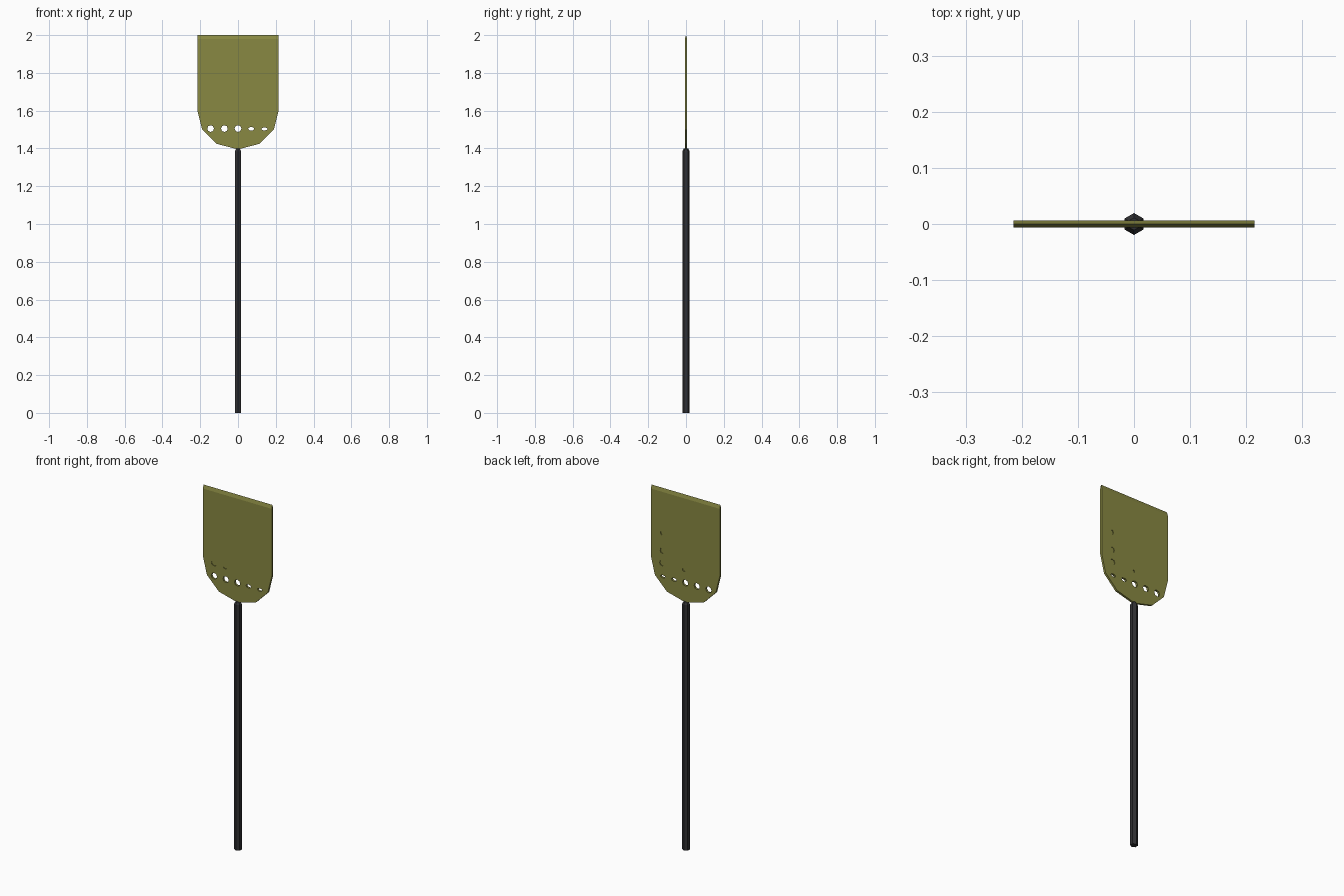
import bpy, bmesh, math
from mathutils import Matrix

if "Cube" in bpy.data.objects:
    bpy.data.objects.remove(bpy.data.objects["Cube"])


def material(name, rgb):
    m = bpy.data.materials.new(name)
    m.diffuse_color = (*rgb, 1)
    m.use_nodes = True
    m.node_tree.nodes["Principled BSDF"].inputs["Base Color"].default_value = m.diffuse_color
    return m


def make_object(name, bm, mat=None):
    bmesh.ops.recalc_face_normals(bm, faces=bm.faces)
    me = bpy.data.meshes.new(name)
    bm.to_mesh(me)
    bm.free()
    ob = bpy.data.objects.new(name, me)
    bpy.context.collection.objects.link(ob)
    if mat:
        me.materials.append(mat)
    return ob


olive = material("olive", (0.25, 0.25, 0.055))
black = material("black", (0.03, 0.03, 0.033))

# Handle: six-sided shaft with a slightly narrowed top end
bm = bmesh.new()
rings = []
for z, r in ((0, 0.0195), (1.385, 0.0195), (1.4, 0.011)):
    rings.append([bm.verts.new((r * math.cos(math.radians(30 + 60 * i)),
                                r * math.sin(math.radians(30 + 60 * i)), z))
                  for i in range(6)])
for a, b in zip(rings, rings[1:]):
    for i in range(6):
        bm.faces.new((a[i], a[(i + 1) % 6], b[(i + 1) % 6], b[i]))
bm.faces.new(rings[0])
bm.faces.new(rings[-1])
make_object("handle", bm, black)

# Blade: flat plate from a mirrored half outline, with a sharpened top edge
T = 0.006
half = [(0.215, 1.98), (0.215, 1.6), (0.19, 1.5), (0.115, 1.425)]
outline = half + [(0, 1.395)] + [(-x, z) for x, z in reversed(half)]
bm = bmesh.new()
front = [bm.verts.new((x, -T, z)) for x, z in outline]
back = [bm.verts.new((x, T, z)) for x, z in outline]
bm.faces.new(front)
bm.faces.new(back)
for i in range(len(outline) - 1):
    bm.faces.new((front[i], front[i + 1], back[i + 1], back[i]))
tip_r, tip_l = (bm.verts.new((x, 0, 2.0)) for x in (0.215, -0.215))
bm.faces.new((front[0], front[-1], tip_l, tip_r))
bm.faces.new((back[0], back[-1], tip_l, tip_r))
bm.faces.new((front[0], back[0], tip_r))
bm.faces.new((front[-1], back[-1], tip_l))
blade = make_object("blade", bm, olive)

# Holes and shallow pits: x, z, half width, half height, y start, y end
holes = [(-0.145, 1.505, 0.018, 0.018), (-0.072, 1.505, 0.018, 0.018),
         (0, 1.505, 0.018, 0.018), (0.07, 1.504, 0.016, 0.010),
         (0.14, 1.503, 0.016, 0.008)]
cuts = [(*h, -0.03, 0.03) for h in holes]
cuts += [(-0.145, 1.576, 0.018, 0.014, -0.03, -0.002),
         (-0.072, 1.569, 0.015, 0.005, -0.03, -0.002)]
cuts += [(0.145, 1.578, 0.016, 0.016, 0.002, 0.03),
         (0.145, 1.648, 0.012, 0.016, 0.002, 0.03),
         (0.147, 1.748, 0.008, 0.013, 0.002, 0.03),
         (0.01, 1.575, 0.009, 0.008, 0.002, 0.03)]
bm = bmesh.new()
for x, z, rx, rz, y0, y1 in cuts:
    mat = (Matrix.Translation((x, (y0 + y1) / 2, z))
           @ Matrix.Diagonal((rx, 1, rz, 1))
           @ Matrix.Rotation(math.pi / 2, 4, 'X'))
    bmesh.ops.create_cone(bm, cap_ends=True, segments=8, radius1=1,
                          radius2=1, depth=y1 - y0, matrix=mat)
cutter = make_object("hole_cutter", bm)
cutter.hide_render = True
cutter.hide_set(True)
mod = blade.modifiers.new("holes", 'BOOLEAN')
mod.operation = 'DIFFERENCE'
mod.solver = 'EXACT'
mod.object = cutter
